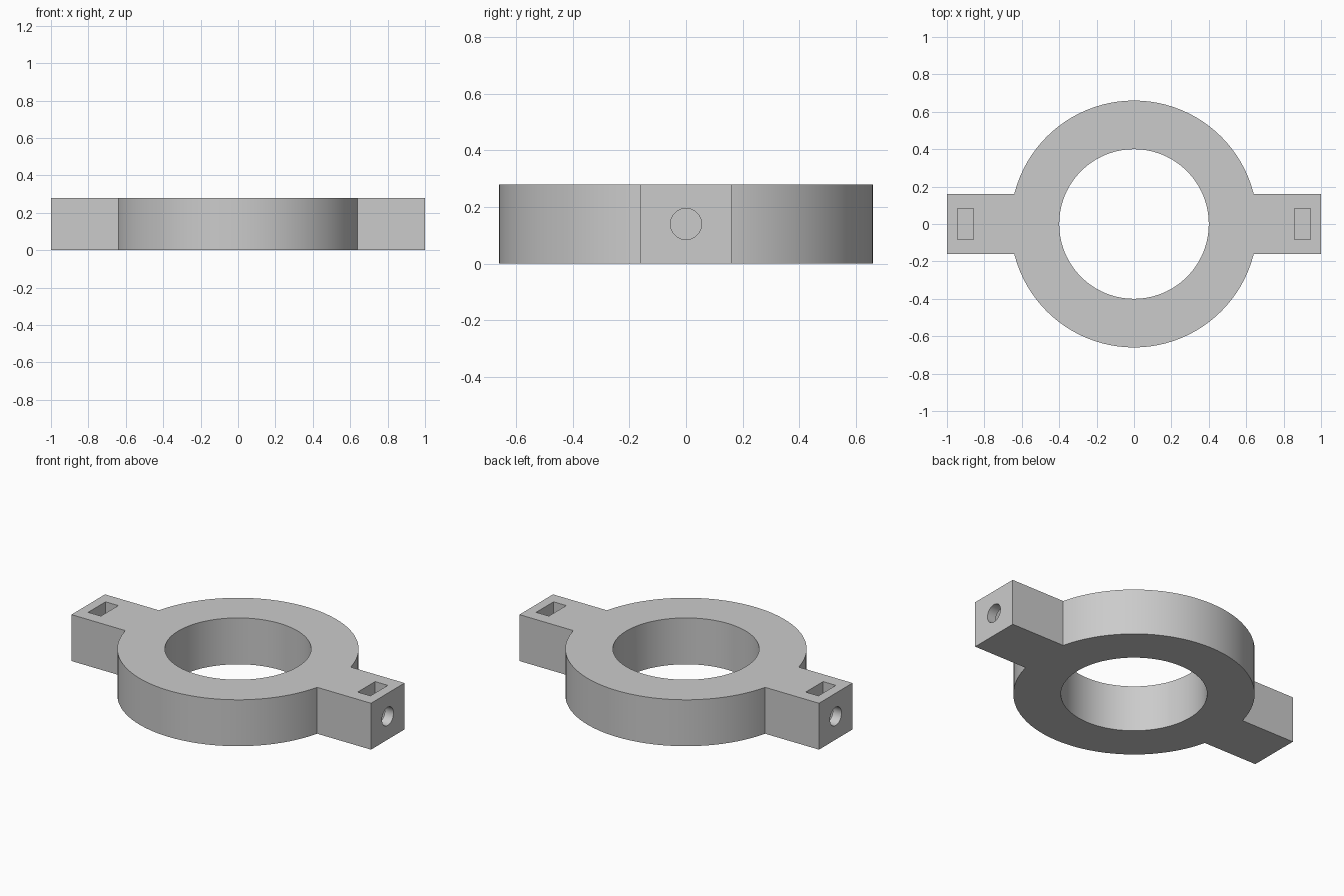
import bpy
from math import pi, radians

cube = bpy.data.objects.get("Cube")
if cube:
    bpy.data.objects.remove(cube, do_unlink=True)

HEIGHT = 0.28
MID = HEIGHT / 2

grey = bpy.data.materials.new("plain grey")
grey.use_nodes = True
color = (0.6, 0.6, 0.6, 1)
grey.diffuse_color = color
grey.node_tree.nodes["Principled BSDF"].inputs["Base Color"].default_value = color


def cylinder(name, radius, depth, location, sides, rotation=(0, 0, 0)):
    bpy.ops.mesh.primitive_cylinder_add(vertices=sides, radius=radius, depth=depth,
                                        location=location, rotation=rotation)
    obj = bpy.context.object
    obj.name = name
    obj.data.materials.append(grey)
    return obj


def box(name, size, location):
    bpy.ops.mesh.primitive_cube_add(size=1, location=location)
    obj = bpy.context.object
    obj.name = name
    obj.scale = size
    bpy.ops.object.transform_apply(location=False, rotation=False, scale=True)
    obj.data.materials.append(grey)
    return obj


def combine(target, tool, operation):
    bpy.context.view_layer.objects.active = target
    mod = target.modifiers.new(tool.name, "BOOLEAN")
    mod.operation = operation
    mod.solver = "EXACT"
    mod.object = tool
    bpy.ops.object.modifier_apply(modifier=mod.name)
    bpy.data.objects.remove(tool, do_unlink=True)


# Round collar with two opposite arms
collar = cylinder("clamp_collar", 0.66, HEIGHT, (0, 0, MID), 96)
combine(collar, box("arms", (2, 0.32, HEIGHT), (0, 0, MID)), "UNION")

# Central bore
combine(collar, cylinder("bore", 0.4, 1, (0, 0, MID), 96), "DIFFERENCE")

# Blind screw hole and nut pocket in each arm
for side in (-1, 1):
    hole = cylinder("screw_hole", 0.055, 0.4, (side * 0.9, 0, MID), 32, (0, pi / 2, 0))
    combine(collar, hole, "DIFFERENCE")
    pocket = box("nut_pocket", (0.085, 0.166, 0.3), (side * 0.9, 0, 0.205))
    combine(collar, pocket, "DIFFERENCE")

bpy.ops.object.select_all(action="DESELECT")
collar.select_set(True)
bpy.context.view_layer.objects.active = collar
bpy.ops.object.shade_smooth_by_angle(angle=radians(25))
